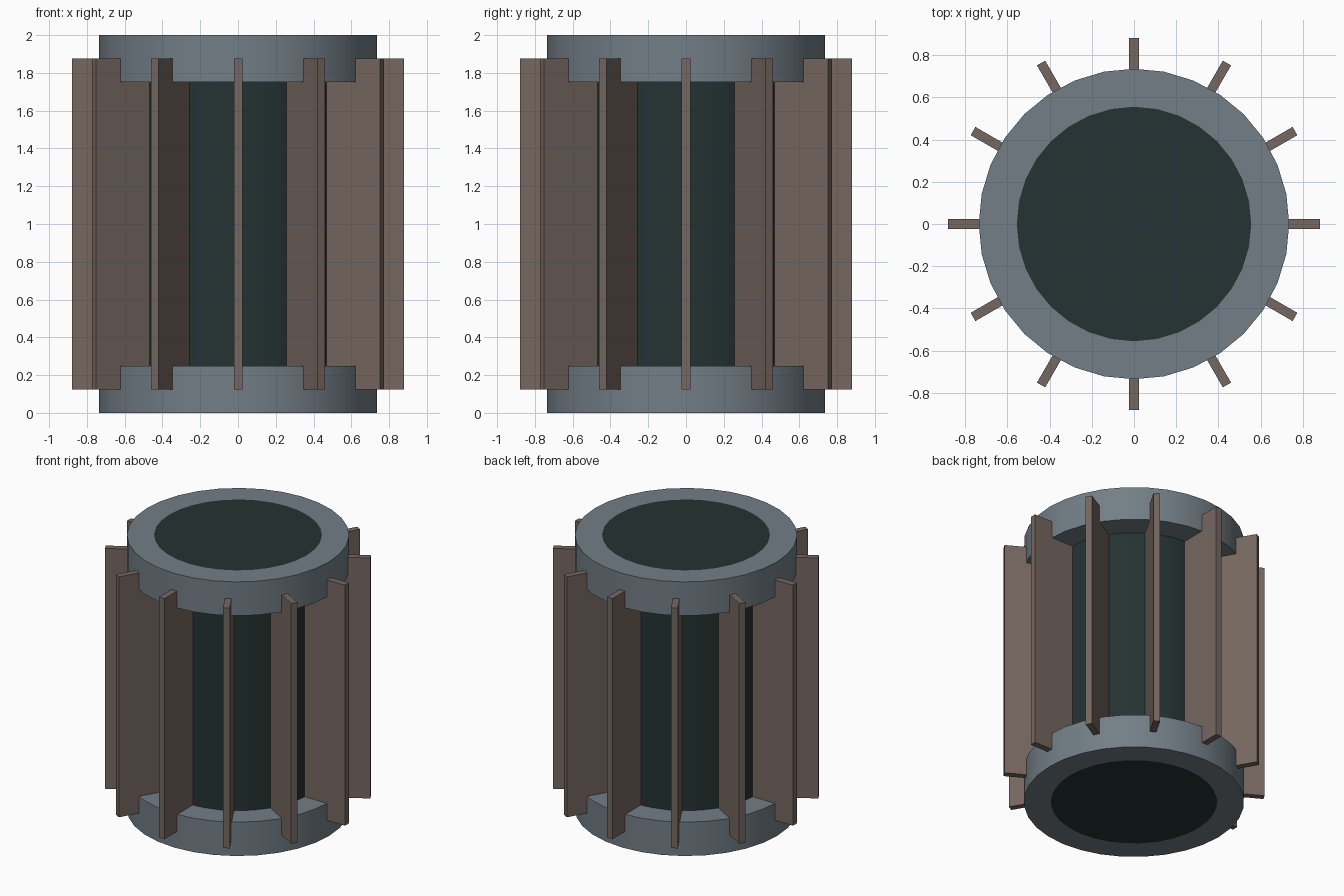
import bpy, bmesh, math
from mathutils import Matrix

if "Cube" in bpy.data.objects:
    bpy.data.objects.remove(bpy.data.objects["Cube"])

HEIGHT = 2.0
CORE_R, CAP_R, FIN_R = 0.555, 0.735, 0.88
CAP_H, FIN_GAP, FIN_T = 0.247, 0.123, 0.045
SIDES, FINS = 32, 12


def material(name, colour):
    mat = bpy.data.materials.new(name)
    mat.use_nodes = True
    mat.diffuse_color = (*colour, 1)
    mat.node_tree.nodes["Principled BSDF"].inputs["Base Color"].default_value = (*colour, 1)
    return mat


def add_object(name, bm, mat, smooth=False):
    bmesh.ops.recalc_face_normals(bm, faces=bm.faces)
    mesh = bpy.data.meshes.new(name)
    bm.to_mesh(mesh)
    bm.free()
    mesh.materials.append(mat)
    obj = bpy.data.objects.new(name, mesh)
    bpy.context.collection.objects.link(obj)
    if smooth:
        bpy.ops.object.select_all(action="DESELECT")
        obj.select_set(True)
        bpy.context.view_layer.objects.active = obj
        bpy.ops.object.shade_smooth_by_angle(angle=math.radians(30))
    return obj


def ring(name, z0, z1, mat):
    # Spin a closed rectangular profile around the vertical axis
    bm = bmesh.new()
    corners = [(CORE_R, z0), (CAP_R, z0), (CAP_R, z1), (CORE_R, z1)]
    verts = [bm.verts.new((r, 0, z)) for r, z in corners]
    edges = [bm.edges.new((verts[i - 1], verts[i])) for i in range(len(verts))]
    bmesh.ops.spin(bm, geom=verts + edges, axis=(0, 0, 1), cent=(0, 0, 0),
                   angle=math.tau, steps=SIDES, use_merge=True)
    bmesh.ops.remove_doubles(bm, verts=bm.verts, dist=0.0001)
    return add_object(name, bm, mat, smooth=True)


steel = material("blue grey steel", (0.17, 0.21, 0.24))
dark = material("dark green black", (0.018, 0.032, 0.032))
brown = material("dull brown", (0.18, 0.135, 0.115))

# Core cylinder running the full height, flush with the collars
bm = bmesh.new()
bmesh.ops.create_cone(bm, cap_ends=True, segments=SIDES, radius1=CORE_R, radius2=CORE_R,
                      depth=HEIGHT, matrix=Matrix.Translation((0, 0, HEIGHT / 2)))
add_object("core", bm, dark, smooth=True)

# End collars
ring("bottom_collar", 0, CAP_H, steel)
ring("top_collar", HEIGHT - CAP_H, HEIGHT, steel)

# Radial fins, rooted just inside the core
inner = CORE_R - 0.03
size = (FIN_R - inner, FIN_T, HEIGHT - 2 * FIN_GAP)
for i in range(FINS):
    bm = bmesh.new()
    place = (Matrix.Rotation(math.tau * i / FINS, 4, "Z")
             @ Matrix.Translation(((FIN_R + inner) / 2, 0, HEIGHT / 2))
             @ Matrix.Diagonal((*size, 1)))
    bmesh.ops.create_cube(bm, size=1, matrix=place)
    add_object(f"fin_{i + 1}", bm, brown)
